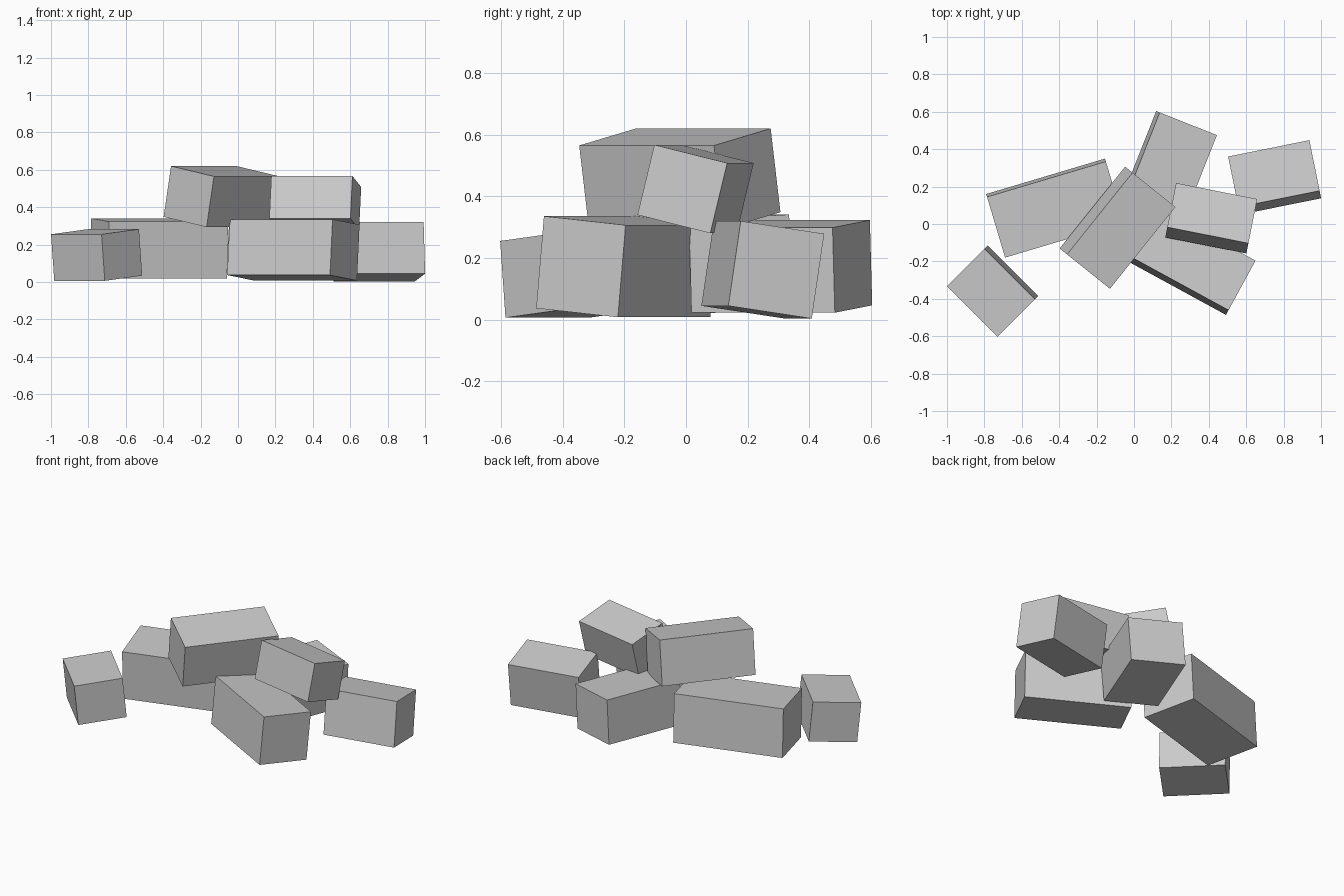
import bpy
from math import radians

cube = bpy.data.objects.get("Cube")
if cube:
    bpy.data.objects.remove(cube, do_unlink=True)

# Single stone colour
GREY = (0.6, 0.6, 0.6, 1)
stone = bpy.data.materials.new("stone grey")
stone.use_nodes = True
stone.diffuse_color = GREY
bsdf = stone.node_tree.nodes["Principled BSDF"]
bsdf.inputs["Base Color"].default_value = GREY
bsdf.inputs["Roughness"].default_value = 0.9


def block(name, centre, size, yaw, roll):
    """Box whose long axis is level: rolled about that axis, then turned."""
    bpy.ops.mesh.primitive_cube_add(size=1, location=centre)
    ob = bpy.context.object
    ob.name = name
    ob.rotation_euler = (radians(roll), 0, radians(yaw))
    ob.scale = size
    bpy.ops.object.transform_apply(location=False, rotation=False, scale=True)
    ob.data.materials.append(stone)


# Bottom layer of loose blocks
block("left_small_block", (-0.756, -0.359, 0.145), (0.382, 0.284, 0.25), -45, 5.6)
block("left_long_block", (-0.422, 0.085, 0.18), (0.663, 0.339, 0.305), 16.6, 3)
block("front_block", (0.296, -0.191, 0.172), (0.626, 0.303, 0.30), -28.6, -5.5)
block("right_block", (0.752, 0.249, 0.162), (0.443, 0.279, 0.278), 11.4, -8.5)
block("back_block", (0.189, 0.307, 0.173), (0.5, 0.33, 0.277), 68.4, 4.2)

# Blocks resting on top
block("top_long_block", (-0.088, -0.02, 0.457), (0.56, 0.299, 0.276), 51.3, 10.6)
block("top_short_block", (0.413, 0.031, 0.424), (0.442, 0.248, 0.234), -11.2, -13.8)
